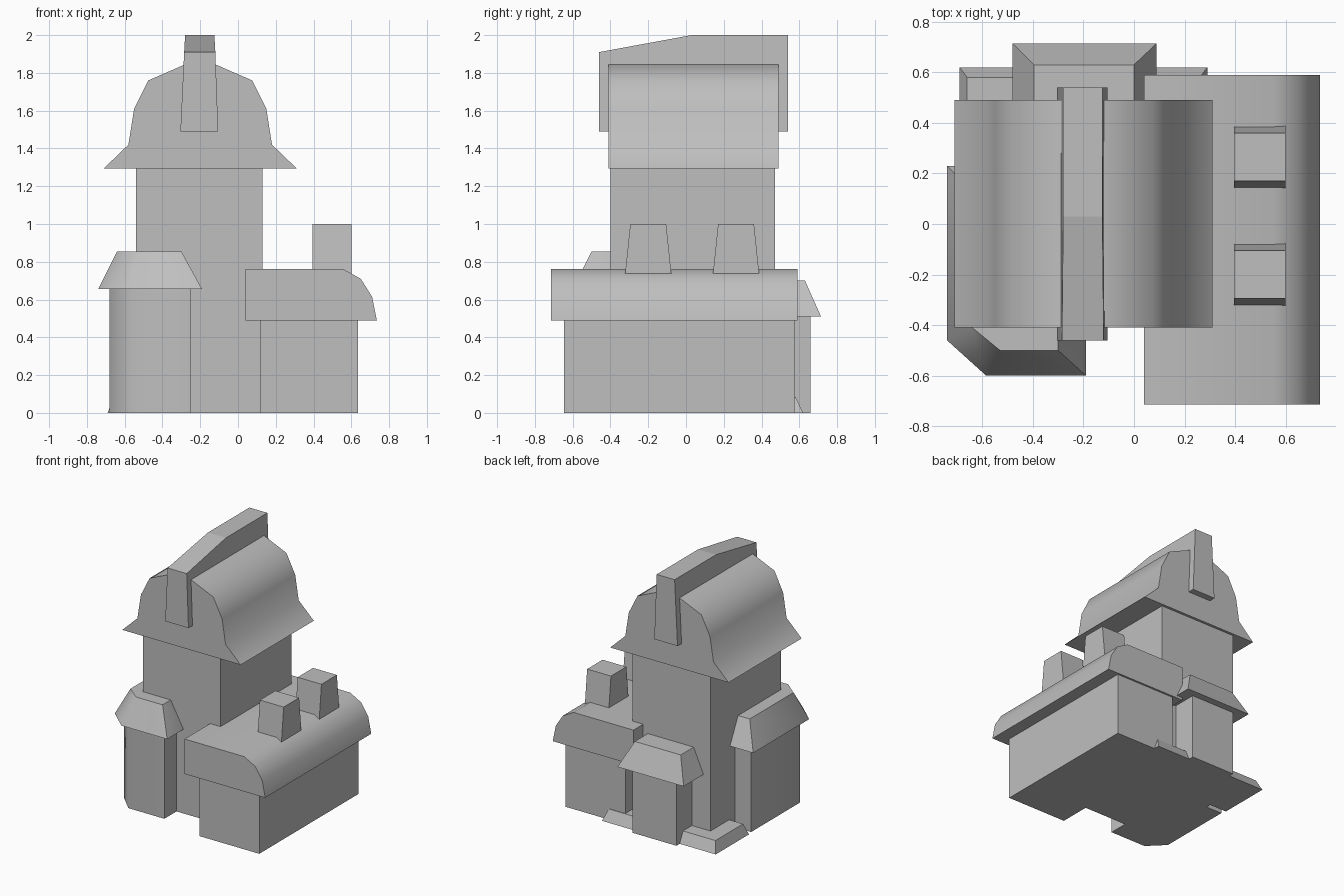
import bpy, bmesh, math

if "Cube" in bpy.data.objects:
    bpy.data.objects.remove(bpy.data.objects["Cube"])

grey = bpy.data.materials.new("plaster_grey")
grey.diffuse_color = (0.52, 0.52, 0.52, 1)
grey.use_nodes = True
grey.node_tree.nodes["Principled BSDF"].inputs["Base Color"].default_value = grey.diffuse_color


def loft(name, lower, upper, smooth=False):
    """Solid between two matching point loops."""
    bm = bmesh.new()
    a = [bm.verts.new(p) for p in lower]
    b = [bm.verts.new(p) for p in upper]
    n = len(a)
    bm.faces.new(a)
    bm.faces.new(b)
    for i in range(n):
        j = (i + 1) % n
        bm.faces.new((a[i], a[j], b[j], b[i]))
    bmesh.ops.recalc_face_normals(bm, faces=bm.faces)
    mesh = bpy.data.meshes.new(name)
    bm.to_mesh(mesh)
    bm.free()
    mesh.materials.append(grey)
    ob = bpy.data.objects.new(name, mesh)
    bpy.context.collection.objects.link(ob)
    if smooth:
        bpy.ops.object.select_all(action='DESELECT')
        ob.select_set(True)
        bpy.context.view_layer.objects.active = ob
        bpy.ops.object.shade_smooth_by_angle(angle=math.radians(50))
    return ob


def rect(x0, x1, y0, y1, z):
    return [(x0, y0, z), (x1, y0, z), (x1, y1, z), (x0, y1, z)]


def frustum(name, low, high, z0, z1):
    return loft(name, rect(*low, z0), rect(*high, z1))


def box(name, x0, x1, y0, y1, z0, z1):
    return frustum(name, (x0, x1, y0, y1), (x0, x1, y0, y1), z0, z1)


def extrude_y(name, profile, y0, y1):
    return loft(name, [(x, y0, z) for x, z in profile],
                [(x, y1, z) for x, z in profile], True)


def plan(points, z):
    return [(x, y, z) for x, y in points]


# Main tower and its bell-shaped roof
box("tower_walls", -0.54, 0.13, -0.40, 0.47, 0, 1.32)
half = [(0.51, 1.295), (0.38, 1.42), (0.35, 1.61), (0.275, 1.76), (0.08, 1.845)]
cx = -0.2
profile = [(cx + x, z) for x, z in half] + [(cx - x, z) for x, z in reversed(half)]
extrude_y("tower_roof", profile, -0.41, 0.49)

# Tapered ridge beam, dropping toward the front
beam = loft("ridge_beam",
            [(-0.305, -0.46, 1.49), (-0.305, 0.03, 1.49), (-0.305, 0.54, 1.49),
             (-0.28, 0.54, 2.0), (-0.28, 0.03, 2.0), (-0.285, -0.46, 1.91)],
            [(-0.105, -0.46, 1.49), (-0.105, 0.03, 1.49), (-0.105, 0.54, 1.49),
             (-0.125, 0.54, 2.0), (-0.125, 0.03, 2.0), (-0.12, -0.46, 1.91)])

# Side wing with rounded roof
box("wing_walls", 0.12, 0.635, -0.645, 0.575, 0, 0.50)
extrude_y("wing_roof", [(0.04, 0.49), (0.735, 0.49), (0.71, 0.615),
                        (0.65, 0.71), (0.555, 0.762), (0.04, 0.762)], -0.715, 0.59)

# Two chimneys
for i, y in enumerate((-0.20, 0.265)):
    frustum(f"chimney_{i + 1}", (0.395, 0.60, y - 0.123, y + 0.123),
            (0.395, 0.60, y - 0.095, y + 0.095), 0.73, 1.0)

# Corner turret with chamfered corner and sloped roof
body = [(-0.25, -0.55), (-0.56, -0.55), (-0.68, -0.43), (-0.68, 0.17),
        (-0.50, 0.17), (-0.25, -0.30)]
loft("turret_walls", plan(body, 0), plan(body, 0.67), True)
eaves = [(-0.19, -0.60), (-0.585, -0.60), (-0.74, -0.46), (-0.74, 0.23),
         (-0.50, 0.23), (-0.19, -0.30)]
crown = [(-0.30, -0.50), (-0.53, -0.50), (-0.64, -0.41), (-0.64, 0.13),
         (-0.50, 0.13), (-0.30, -0.30)]
loft("turret_roof", plan(eaves, 0.655), plan(crown, 0.855), True)

# Rear porch with hipped roof
box("porch_walls", -0.38, 0.0, 0.40, 0.66, 0, 0.53)
frustum("porch_roof", (-0.48, 0.09, 0.40, 0.715), (-0.395, 0.0, 0.40, 0.63), 0.51, 0.70)

# Low bevelled plinth at the back
frustum("plinth", (-0.69, 0.29, 0.21, 0.62), (-0.66, 0.26, 0.24, 0.58), 0, 0.085)
